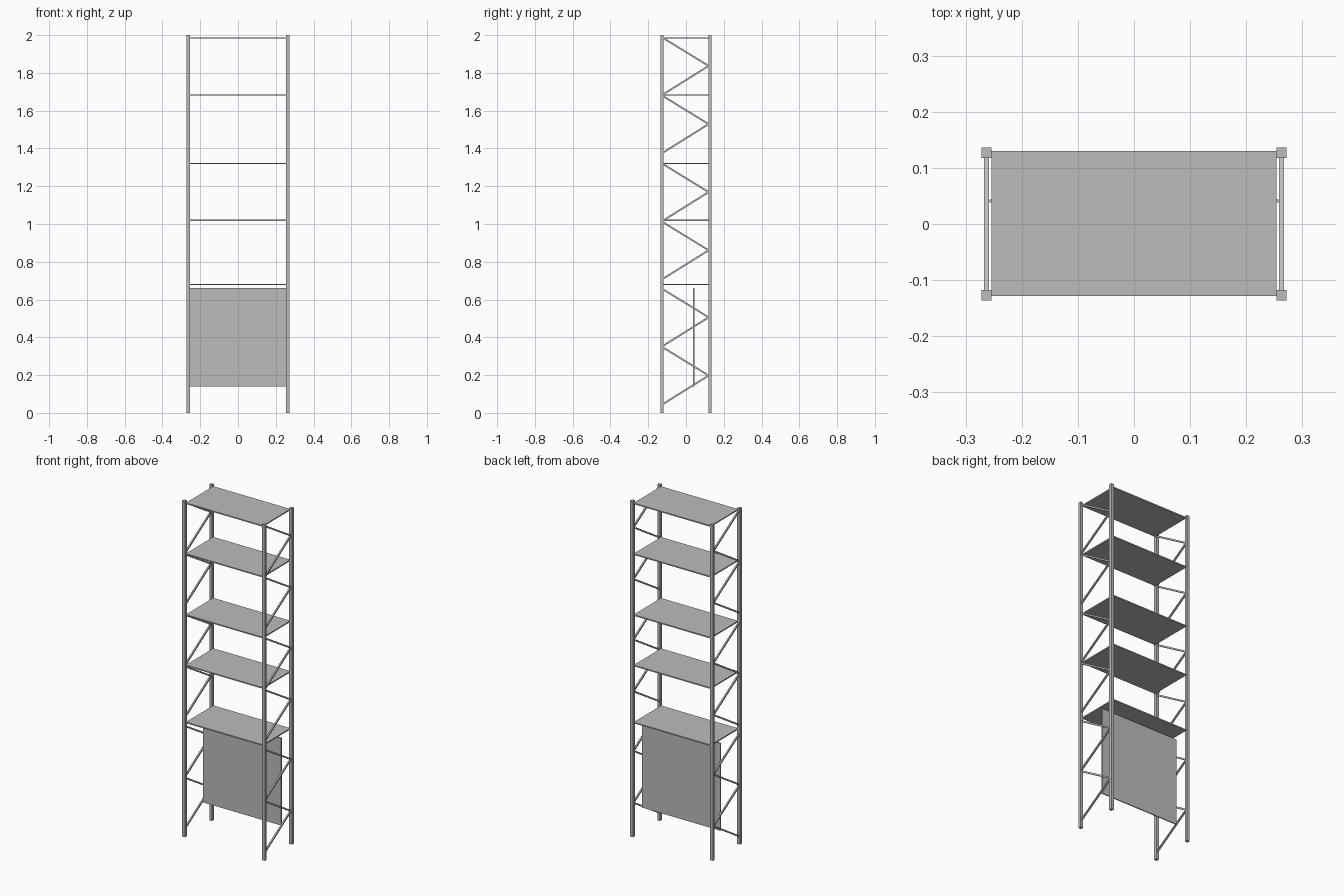
import bpy
from mathutils import Vector

cube = bpy.data.objects.get("Cube")
if cube:
    bpy.data.objects.remove(cube, do_unlink=True)

steel = bpy.data.materials.new("grey_steel")
steel.use_nodes = True
GREY = (0.5, 0.5, 0.5, 1)
steel.diffuse_color = GREY
steel.node_tree.nodes["Principled BSDF"].inputs["Base Color"].default_value = GREY


def box(name, centre, size):
    bpy.ops.mesh.primitive_cube_add(size=1, location=centre)
    ob = bpy.context.object
    ob.name = name
    ob.scale = size
    ob.data.materials.append(steel)
    return ob


def bar(name, start, end, width):
    a, b = Vector(start), Vector(end)
    ob = box(name, (a + b) / 2, (width, width, (b - a).length))
    ob.rotation_euler = (b - a).to_track_quat("Z", "X").to_euler()
    return ob


POST_X, POST_Y = 0.263, 0.127
POST, BRACE = 0.018, 0.009
REACH = 0.12

for side, sx in (("left", 1), ("right", -1)):
    # Corner posts
    for end, sy in (("front", -1), ("back", 1)):
        box(f"{end}_{side}_post", (sx * POST_X, sy * POST_Y, 1), (POST, POST, 2))
    # Zigzag braces, each pair meeting at the back post
    for i, top in enumerate((1.984, 1.676, 1.316, 1.008, 0.653, 0.345)):
        x = sx * POST_X
        middle = (x, REACH, top - 0.147)
        bar(f"{side}_upper_brace_{i + 1}", (x, -REACH, top), middle, BRACE)
        bar(f"{side}_lower_brace_{i + 1}", middle, (x, -REACH, top - 0.297), BRACE)

# Shelves
for i, z in enumerate((0.68, 1.02, 1.32, 1.683, 1.985)):
    box(f"shelf_{i + 1}", (0, 0.001, z), (0.508, 0.259, 0.007))

# Upright panel under the lowest shelf
box("hanging_panel", (0, 0.041, 0.401), (0.515, 0.006, 0.521))
